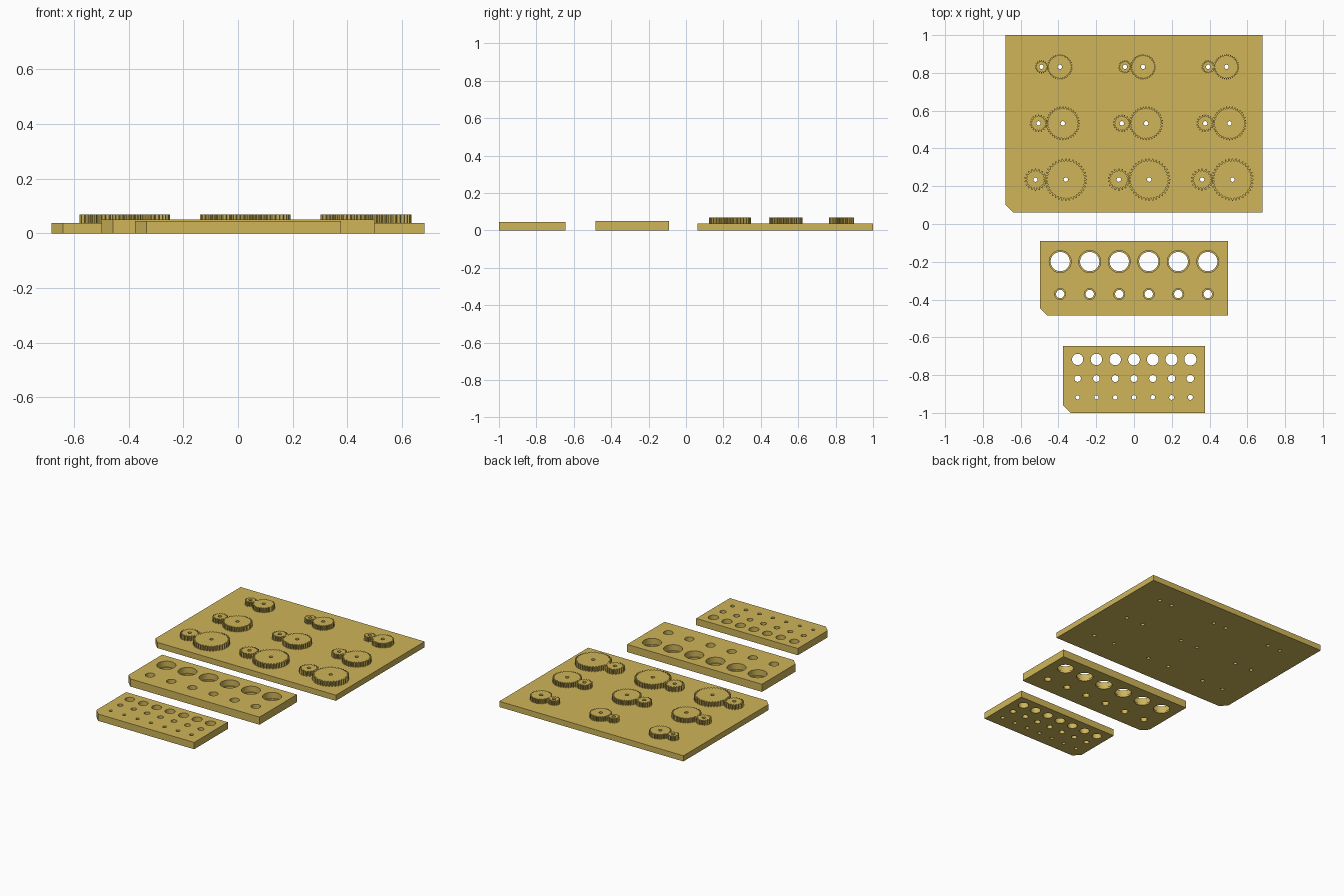
import bpy, bmesh
from math import pi, cos, sin

if "Cube" in bpy.data.objects:
    bpy.data.objects.remove(bpy.data.objects["Cube"])

brass = bpy.data.materials.new("brass_yellow")
brass.diffuse_color = (0.62, 0.46, 0.10, 1)
brass.use_nodes = True
brass.node_tree.nodes["Principled BSDF"].inputs["Base Color"].default_value = brass.diffuse_color


def add_prism(bm, pts, z0, z1):
    """Extrude a closed outline (counter-clockwise) from z0 to z1."""
    lo = [bm.verts.new((x, y, z0)) for x, y in pts]
    hi = [bm.verts.new((x, y, z1)) for x, y in pts]
    bm.faces.new(lo[::-1])
    bm.faces.new(hi)
    for i in range(len(pts)):
        j = (i + 1) % len(pts)
        bm.faces.new((lo[i], lo[j], hi[j], hi[i]))


def circle(x, y, r, n=48):
    return [(x + r * cos(2 * pi * i / n), y + r * sin(2 * pi * i / n)) for i in range(n)]


def prisms(name, outlines, z0, z1):
    bm = bmesh.new()
    for pts in outlines:
        add_prism(bm, pts, z0, z1)
    me = bpy.data.meshes.new(name)
    bm.to_mesh(me)
    bm.free()
    ob = bpy.data.objects.new(name, me)
    bpy.context.collection.objects.link(ob)
    return ob


def drill(ob, holes, z0, z1):
    """Subtract round holes given as (x, y, r)."""
    cutter = prisms("cutter", [circle(*h) for h in holes], z0, z1)
    cutter.hide_render = True
    mod = ob.modifiers.new("drill", 'BOOLEAN')
    mod.operation, mod.solver, mod.object = 'DIFFERENCE', 'EXACT', cutter
    dg = bpy.context.evaluated_depsgraph_get()
    me = bpy.data.meshes.new_from_object(ob.evaluated_get(dg))
    ob.modifiers.clear()
    ob.data = me
    bpy.data.objects.remove(cutter)


def finish(ob):
    ob.data.materials.clear()
    ob.data.materials.append(brass)
    bpy.ops.object.select_all(action='DESELECT')
    ob.select_set(True)
    bpy.context.view_layer.objects.active = ob
    bpy.ops.object.shade_smooth_by_angle(angle=pi / 6)


def plate(name, hx, y0, y1, h, c=0.041):
    """Slab with its front left corner cut off."""
    return prisms(name, [[(-hx + c, y0), (hx, y0), (hx, y1), (-hx, y1), (-hx, y0 + c)]], 0, h)


def gear_outline(teeth, m, phase):
    """Tooth flanks as (radius in modules from pitch circle, half width in tooth pitches)."""
    flank = [(-1.25, 0.34), (-0.6, 0.29), (0, 0.235), (0.55, 0.175), (1.0, 0.115)]
    steps = [(r, -w) for r, w in flank] + [(r, w) for r, w in reversed(flank)]
    pts = []
    for t in range(teeth):
        for dr, w in steps:
            a = phase + (t + w) * 2 * pi / teeth
            r = m * (teeth / 2 + dr)
            pts.append((r * cos(a), r * sin(a)))
    return pts


# Hole gauge plate: three rows of through holes, growing slightly to the right
hole_plate = plate("hole_gauge_plate", 0.376, -1.0, -0.645, 0.0455)
drill(hole_plate,
      [((i - 3) * 0.0995, y, r + (i - 3) * 0.0004)
       for y, r in ((-0.717, 0.031), (-0.818, 0.0185), (-0.918, 0.012)) for i in range(7)],
      -0.1, 0.1)
finish(hole_plate)

# Bearing plate: pockets with a narrower bore at the bottom
bearing_plate = plate("bearing_pocket_plate", 0.4985, -0.485, -0.09, 0.051)
rows = ((-0.199, 0.058, 0.051), (-0.371, 0.029, 0.022))
xs = [(i - 2.5) * 0.1563 for i in range(6)]
drill(bearing_plate, [(x, y, r) for y, _, r in rows for x in xs], -0.1, 0.1)
drill(bearing_plate, [(x, y, r) for y, r, _ in rows for x in xs], 0.012, 0.1)
finish(bearing_plate)

# Gear plate: three sizes of meshing pairs, three pairs per row
BASE, TOP, BORE = 0.038, 0.068, 0.0115
axles = []
for row, (y, m) in enumerate(((0.235, 0.00591), (0.533, 0.00473), (0.832, 0.00355)), 1):
    dist = 27.2 * m
    for kind, teeth, phase, side in (("pinion", 18, pi / 18, -1), ("wheel", 36, 0, 1)):
        gear = prisms(f"{kind}_{row}_1", [gear_outline(teeth, m, phase)], BASE, TOP)
        drill(gear, [(0, 0, BORE)], -0.1, 0.2)
        finish(gear)
        for col in range(3):
            ob = gear
            if col:
                ob = gear.copy()
                ob.name = f"{kind}_{row}_{col + 1}"
                bpy.context.collection.objects.link(ob)
            ob.location = ((col - 1) * 0.441 + side * dist / 2, y, 0)
            axles.append((ob.location.x, y, BORE))
gear_plate = plate("gear_plate", 0.681, 0.061, 1.0, BASE)
drill(gear_plate, axles, -0.1, 0.1)
finish(gear_plate)
